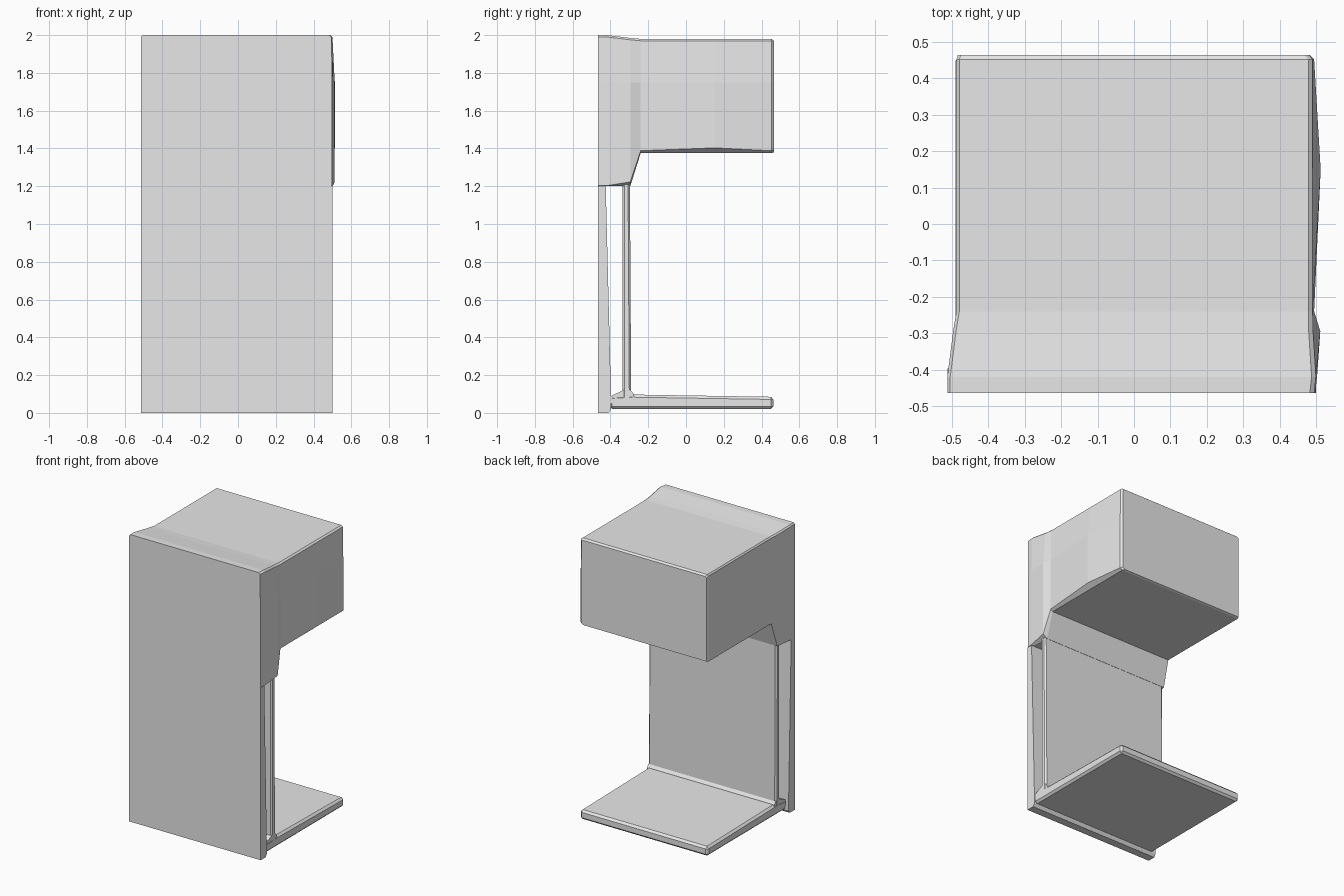
import bpy
import bmesh

cube = bpy.data.objects.get("Cube")
if cube:
    bpy.data.objects.remove(cube, do_unlink=True)

grey = bpy.data.materials.new("plain grey")
grey.use_nodes = True
grey.diffuse_color = (0.8, 0.8, 0.8, 1)
grey.node_tree.nodes["Principled BSDF"].inputs["Base Color"].default_value = (0.8, 0.8, 0.8, 1)


def loft(name, rings, bevel=0.0):
    """Join matching rings of points into a closed, flat-shaded solid."""
    bm = bmesh.new()
    loops = [[bm.verts.new(p) for p in ring] for ring in rings]
    n = len(loops[0])
    for a, b in zip(loops, loops[1:]):
        for i in range(n):
            j = (i + 1) % n
            bm.faces.new((a[i], a[j], b[j], b[i]))
    bm.faces.new(loops[0])
    bm.faces.new(loops[-1][::-1])
    bmesh.ops.recalc_face_normals(bm, faces=bm.faces)
    mesh = bpy.data.meshes.new(name)
    bm.to_mesh(mesh)
    bm.free()
    mesh.materials.append(grey)
    obj = bpy.data.objects.new(name, mesh)
    bpy.context.collection.objects.link(obj)
    if bevel:
        mod = obj.modifiers.new("edge", 'BEVEL')
        mod.width = bevel
        mod.segments = 1
        mod.limit_method = 'ANGLE'
        mod.angle_limit = 0.8
    return obj


def extrude(name, profile, left, right, bevel=0.0):
    """Sweep a (y, z) side profile across x."""
    return loft(name, [[(x, y, z) for y, z in profile] for x in (left, right)], bevel)


# Tall front panel, thicker toward the foot, stopping where the head begins
extrude("front_panel",
        [(-0.465, 0), (-0.41, 0), (-0.397, 0.02), (-0.397, 0.09),
         (-0.425, 1.2), (-0.465, 1.2)],
        -0.513, 0.5)

# Head: sections along y, with a slight bulge on the right side
stations = [  # y, left, right, bulge, bottom, bulge bottom, top
    (-0.465, -0.513, 0.495, 0.498, 1.2, 1.2, 2.0),
    (-0.42, -0.513, 0.5, 0.503, 1.2, 1.2, 2.0),
    (-0.295, -0.497, 0.492, 0.512, 1.2, 1.22, 1.985),
    (-0.24, -0.488, 0.491, 0.495, 1.375, 1.385, 1.98),
    (0.15, -0.488, 0.491, 0.513, 1.375, 1.4, 1.98),
    (0.452, -0.488, 0.491, 0.495, 1.375, 1.385, 1.98),
    (0.465, -0.484, 0.48, 0.483, 1.38, 1.39, 1.97),
]
rings = []
for y, left, right, bulge, bottom, low, top in stations:
    rings.append([(left, y, bottom), (left, y, top - 0.01),
                  (left + 0.008, y, top), (right - 0.012, y, top),
                  (right, y, top - 0.01), (bulge, y, 1.75),
                  (bulge, y, low + 0.003), (right - 0.012, y, bottom)])
loft("head", rings)

# Inner wall behind the open slot
extrude("inner_wall",
        [(-0.335, 0.06), (-0.29, 0.06), (-0.297, 1.22), (-0.335, 1.22)],
        -0.49, 0.495, 0.01)

# Base plate, thinning slightly to the back
extrude("base_plate",
        [(-0.405, 0.02), (0.463, 0.02), (0.463, 0.085), (-0.28, 0.097), (-0.405, 0.09)],
        -0.49, 0.495, 0.014)

# Wedge fillet joining the base to the inner wall
extrude("wall_foot",
        [(-0.4, 0.05), (-0.27, 0.05), (-0.278, 0.1), (-0.292, 0.12),
         (-0.333, 0.12), (-0.4, 0.088)],
        -0.488, 0.493)
